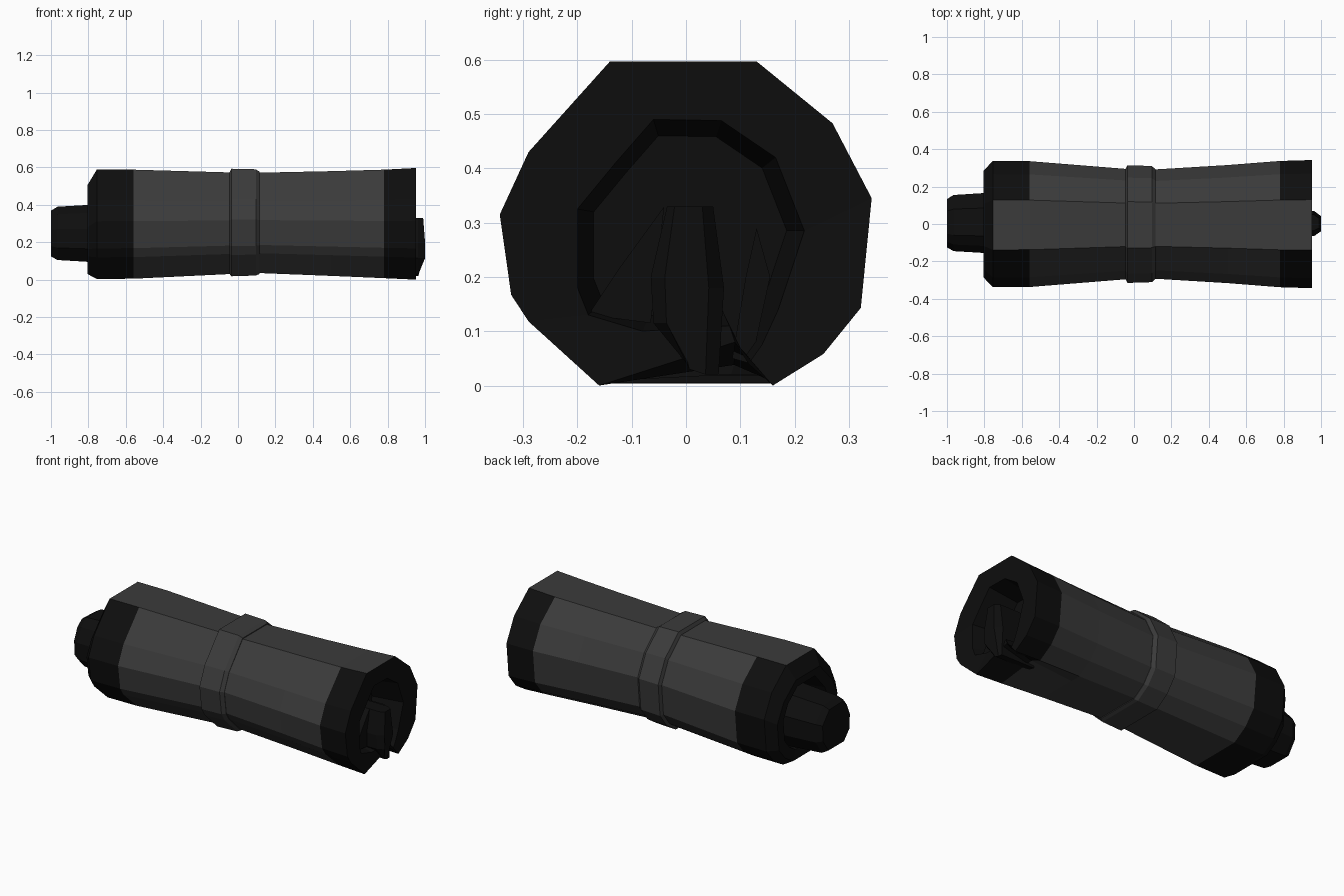
import bpy, bmesh

if "Cube" in bpy.data.objects:
    bpy.data.objects.remove(bpy.data.objects["Cube"])

def mat(name, v):
    m = bpy.data.materials.new(name)
    m.diffuse_color = (v, v, v, 1)
    m.use_nodes = True
    m.node_tree.nodes["Principled BSDF"].inputs["Base Color"].default_value = m.diffuse_color
    return m

GREY = mat("charcoal cloth", 0.043)
BLACK = mat("black cloth", 0.0043)

# Rolled cross-section (y, z), starting at the flat top facet
OUTER = [(-.14, .597), (.13, .597), (.27, .483), (.342, .345), (.322, .143), (.253, .058),
         (.16, 0), (.09, 0), (-.16, 0), (-.29, .118), (-.322, .167), (-.343, .315), (-.29, .43)]
# Spiral opening at the right end, matched point for point
OPENING = [(-.06, .49), (.065, .488), (.165, .42), (.218, .285), (.17, .14), (.14, .075),
           (.115, .04), (.08, .11), (-.08, .10), (-.18, .13), (-.2, .18), (-.2, .325), (-.13, .41)]

def section(x, width, low, high, notch=0.0):
    """Outer section fitted to a half width and a height range; notch lifts one bottom point."""
    ring = [(x, y * width / .343, low + z / .597 * (high - low)) for y, z in OUTER]
    px, py, pz = ring[7]
    ring[7] = (px, py, pz + notch)
    return ring

def flat(x, pts, s=1.0, cy=0.0, cz=.29):
    return [(x, cy + (y - cy) * s, cz + (z - cz) * s) for y, z in pts]

def loft(name, rings, mats, rule=None, start=True, end=True):
    """Skin between rings of equal point count; rule(segment, side) gives the material index."""
    bm = bmesh.new()
    vs = [[bm.verts.new(p) for p in r] for r in rings]
    n = len(rings[0])
    for i in range(len(rings) - 1):
        for j in range(n):
            k = (j + 1) % n
            f = bm.faces.new((vs[i][j], vs[i][k], vs[i + 1][k], vs[i + 1][j]))
            f.material_index = rule(i, j) if rule else 0
    for on, r in ((start, vs[0]), (end, vs[-1])):
        if on:
            f = bm.faces.new(r)
            f.material_index = len(mats) - 1
    bmesh.ops.recalc_face_normals(bm, faces=bm.faces)
    me = bpy.data.meshes.new(name)
    bm.to_mesh(me)
    bm.free()
    for m in mats:
        me.materials.append(m)
    ob = bpy.data.objects.new(name, me)
    bpy.context.collection.objects.link(ob)
    return ob

# Main roll: recessed left end, pinched waist, hollow right end
LEFT_HOLE = [(y * .62, .27 + (z - .3) * .62) for y, z in OUTER]
rings = [
    flat(-.68, LEFT_HOLE, .9, 0, .27),
    flat(-.795, LEFT_HOLE),
    section(-.805, .285, .03, .505),
    section(-.755, .338, .004, .588),
    section(-.56, .337, .005, .588),
    section(0, .292, .032, .572),
    section(.12, .293, .035, .572),
    section(.5, .316, .02, .58),
    section(.78, .338, .008, .588, .03),
    section(.952, .343, 0, .597, .08),
    flat(.945, OPENING),
    flat(.76, OPENING, .85),
]

def roll_colour(seg, side):
    if 4 <= seg <= 7:
        return 0                      # grey middle
    if side == 0 and 3 <= seg <= 8:
        return 0                      # grey top facet runs the full length
    return 1

loft("bedroll", rings, [GREY, BLACK], roll_colour)

# Strap round the waist
loft("strap", [
    section(-.045, .295, .03, .575),
    section(-.035, .315, .018, .593),
    section(.095, .311, .022, .59),
    section(.115, .294, .03, .577),
], [GREY])

# Inner core sticking out at the left
CORE = [(-.06, .39), (.08, .385), (.155, .30), (.15, .19), (.09, .105), (-.08, .105),
        (-.14, .17), (-.145, .27), (-.11, .35)]
loft("left_core", [
    flat(-.67, CORE, 1.12, 0, .25),
    flat(-.82, CORE, 1.06, 0, .25),
    flat(-.965, CORE, 1.0, 0, .25),
    flat(-1.0, CORE, .86, 0, .24),
], [BLACK])

# Folded cloth inside the right end
FOLD = [(-.035, .33), (.05, .33), (.07, .18), (.06, .02), (.01, .03), (-.06, .115), (-.065, .2)]
loft("right_fold", [
    flat(.74, FOLD, 1.0),
    flat(.962, FOLD, 1.0),
    [(.99 if z > .3 else (1.0 if z > .1 else .965), y * .6, z) for y, z in FOLD],
], [BLACK])
LEAF = [(-.04, .33), (-.065, .115), (-.18, .13), (-.12, .22)]
loft("side_fold", [flat(.74, LEAF), flat(.9, LEAF)], [BLACK])
FLAP = [(.13, .29), (.155, .2), (.12, .04), (.085, .05), (.11, .2)]
loft("inner_flap", [flat(.74, FLAP), flat(.88, FLAP)], [BLACK])
